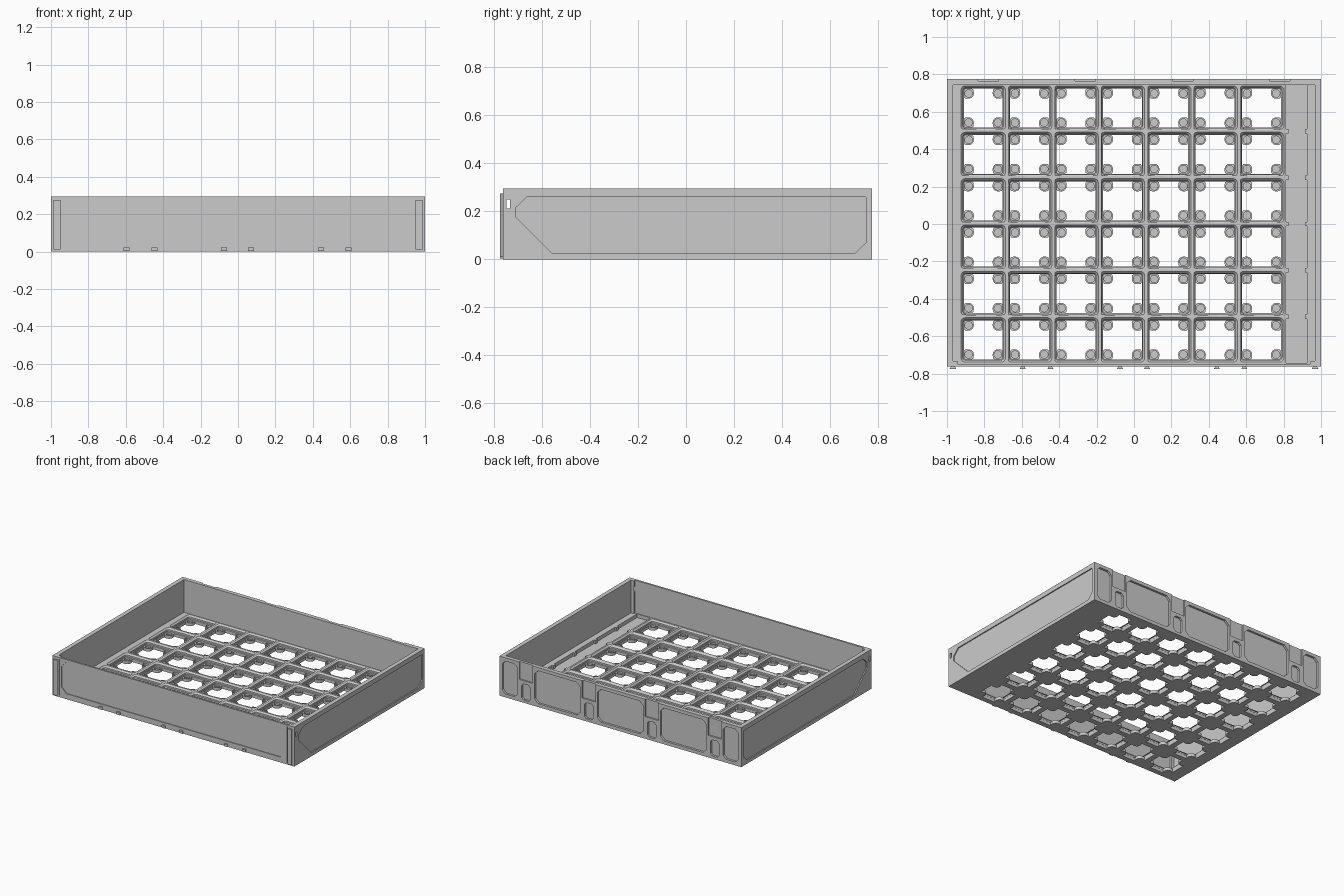
import bpy, bmesh, math
from mathutils import Vector

if "Cube" in bpy.data.objects:
    bpy.data.objects.remove(bpy.data.objects["Cube"])

PITCH, HALF = 0.248, 0.124
FLOOR, RIB = 0.023, 0.05


def make(name, bm):
    bmesh.ops.recalc_face_normals(bm, faces=bm.faces)
    me = bpy.data.meshes.new(name)
    bm.to_mesh(me)
    bm.free()
    ob = bpy.data.objects.new(name, me)
    bpy.context.collection.objects.link(ob)
    return ob


def loft(bm, rings):
    loops = [[bm.verts.new(p) for p in r] for r in rings]
    n = len(loops[0])
    for a, b in zip(loops, loops[1:]):
        for i in range(n):
            bm.faces.new((a[i], a[(i + 1) % n], b[(i + 1) % n], b[i]))
    bm.faces.new(loops[0][::-1])
    bm.faces.new(loops[-1])


def prism(bm, pts, axis, lo, hi):
    """Extrude a 2D outline: 'x' takes (y,z), 'y' takes (x,z), 'z' takes (x,y)."""
    put = {'x': lambda a, b, h: (h, a, b), 'y': lambda a, b, h: (a, h, b),
           'z': lambda a, b, h: (a, b, h)}[axis]
    loft(bm, [[put(a, b, h) for a, b in pts] for h in (lo, hi)])


def rect(a0, a1, b0, b1):
    return [(a0, b0), (a1, b0), (a1, b1), (a0, b1)]


def octagon(a0, a1, b0, b1, c):
    return [(a0 + c, b0), (a1 - c, b0), (a1, b0 + c), (a1, b1 - c),
            (a1 - c, b1), (a0 + c, b1), (a0, b1 - c), (a0, b0 + c)]


def box(bm, x0, x1, y0, y1, z0, z1):
    prism(bm, rect(x0, x1, y0, y1), 'z', z0, z1)


def round_square(h, r, z):
    out = []
    for q in range(4):
        cx, cy = [(1, 1), (-1, 1), (-1, -1), (1, -1)][q]
        for i in range(5):
            t = (q + i / 4) * math.pi / 2
            out.append((cx * (h - r) + r * math.cos(t), cy * (h - r) + r * math.sin(t), z))
    return out


def circle(x, y, r, n=16):
    return [(x + r * math.cos(2 * math.pi * i / n), y + r * math.sin(2 * math.pi * i / n)) for i in range(n)]


def cut(ob, build):
    """Subtract the solid drawn by build(bm) and bake the result."""
    bm = bmesh.new()
    build(bm)
    tool = make("cutter", bm)
    tool.hide_render = True
    mod = ob.modifiers.new("cut", 'BOOLEAN')
    mod.object, mod.operation, mod.solver = tool, 'DIFFERENCE', 'EXACT'
    dg = bpy.context.evaluated_depsgraph_get()
    me = bpy.data.meshes.new_from_object(ob.evaluated_get(dg))
    ob.modifiers.clear()
    ob.data = me
    bpy.data.objects.remove(tool)


# --- grid cell: ribs, cross shaped opening, four corner tabs with round seats
bm = bmesh.new()
box(bm, -HALF, HALF, -HALF, HALF, 0, RIB)
cell = make("floor_grid", bm)

cut(cell, lambda b: loft(b, [round_square(.104, .010, FLOOR), round_square(.108, .014, FLOOR + .004),
                             round_square(.108, .014, .039), round_square(.119, .023, RIB),
                             round_square(.119, .023, RIB + .01)]))
quad = [(.104, .060), (.098, .052), (.078, .050)]
quad += [(.078 - .028 * math.sin(t), .078 - .028 * math.cos(t)) for t in (math.pi / 8, math.pi / 4, 3 * math.pi / 8)]
quad += [(.050, .078), (.052, .098), (.060, .104)]
cross = []
for q in range(4):
    c, s = [(1, 0), (0, 1), (-1, 0), (0, -1)][q]
    cross += [(c * x - s * y, s * x + c * y) for x, y in quad]
cut(cell, lambda b: prism(b, cross, 'z', -.01, RIB + .02))


def seats(r, z):
    def build(b):
        for sx in (-1, 1):
            for sy in (-1, 1):
                prism(b, circle(sx * .078, sy * .078, r), 'z', z, FLOOR + .001)
    return build


cut(cell, seats(.020, .011))
cut(cell, seats(.009, .004))

# remove the hidden seams so that neighbouring cells join, then repeat 7 x 6
bm = bmesh.new()
bm.from_mesh(cell.data)
seam = [f for f in bm.faces if max(abs(f.normal.x), abs(f.normal.y)) > .99
        and max(abs(f.calc_center_median().x), abs(f.calc_center_median().y)) > HALF - .001]
bmesh.ops.delete(bm, geom=seam, context='FACES')
bm.to_mesh(cell.data)
bm.free()
cell.location = (-.93 + HALF, -2.5 * PITCH, 0)
for count, d in ((7, (PITCH, 0, 0)), (6, (0, PITCH, 0))):
    m = cell.modifiers.new("repeat", 'ARRAY')
    m.count, m.use_relative_offset, m.use_constant_offset = count, False, True
    m.constant_offset_displace = d
    m.use_merge_vertices = True

# --- floor borders and the plain strip on the right
bm = bmesh.new()
box(bm, -.97, -.93, -.75, .746, 0, RIB)
box(bm, .925, .97, -.75, .746, 0, RIB)
box(bm, .806, .925, -.75, .746, 0, FLOOR)
box(bm, .806, .813, -.744, .744, FLOOR, RIB)
box(bm, -.93, .925, -.75, -.744, 0, RIB)
for i in range(-2, 3):
    for x in (.813, .913):
        box(bm, x, x + .012, i * PITCH - .012, i * PITCH + .012, FLOOR, RIB)
make("floor_border", bm)

# --- walls, as one frame with relief panels
bm = bmesh.new()
box(bm, -1, 1, -.763, .775, 0, .295)
walls = make("walls", bm)
cut(walls, lambda b: box(b, -.968, .968, -.749, .744, -.1, .4))


def panels(b):
    # front panel
    prism(b, octagon(-.925, .925, .04, .275, .04), 'y', -.80, -.757)
    side = [(-.663, .26), (.75, .26), (.75, .07), (.705, .027), (-.56, .027), (-.71, .177), (-.71, .215)]
    # side panels
    for s in (-1, 1):
        prism(b, side, 'x', *sorted((s * .992, s * 1.1)))
        # grooves between front panel and corners
        box(b, *sorted((s * .938, s * .945)), -.8, -.757, .015, .285)
    # large back pockets
    for x in (-.52, 0, .52):
        prism(b, octagon(x - .19, x + .19, .025, .27, .03), 'y', .759, .9)
    # half pockets at the back ends
    for s in (-1, 1):
        prism(b, octagon(*sorted((s * .85, s * .975)), .025, .27, .025), 'y', .759, .9)
    # connector slots between the pockets
    for x in (-.78, -.26, .26, .78):
        prism(b, rect(x - .055, x + .055, .165, .4), 'y', .765, .9)
        prism(b, octagon(x - .035, x + .035, .02, .14, .015), 'y', .759, .9)


cut(walls, panels)

# --- inner front corner posts
bm = bmesh.new()
for s in (-1, 1):
    box(bm, *sorted((s * .945, s * .97)), -.752, -.733, RIB - .01, .295)
posts = make("corner_posts", bm)


# small side window through both corners
def window(b):
    box(b, -1.2, 1.2, -.7485, -.734, .213, .25)


cut(walls, window)
cut(posts, window)

# --- dovetail connectors on the front
bm = bmesh.new()


def dovetail(x, w, z0, z1):
    prism(bm, [(x - w * .5, -.760), (x - w, -.775), (x + w, -.775), (x + w * .5, -.760)], 'z', z0, z1)


for s in (-1, 1):
    dovetail(s * .968, .018, .01, .275)
for x in (-.595, -.447, -.075, .07, .443, .59):
    dovetail(x, .016, .004, .023)
make("front_connectors", bm)
